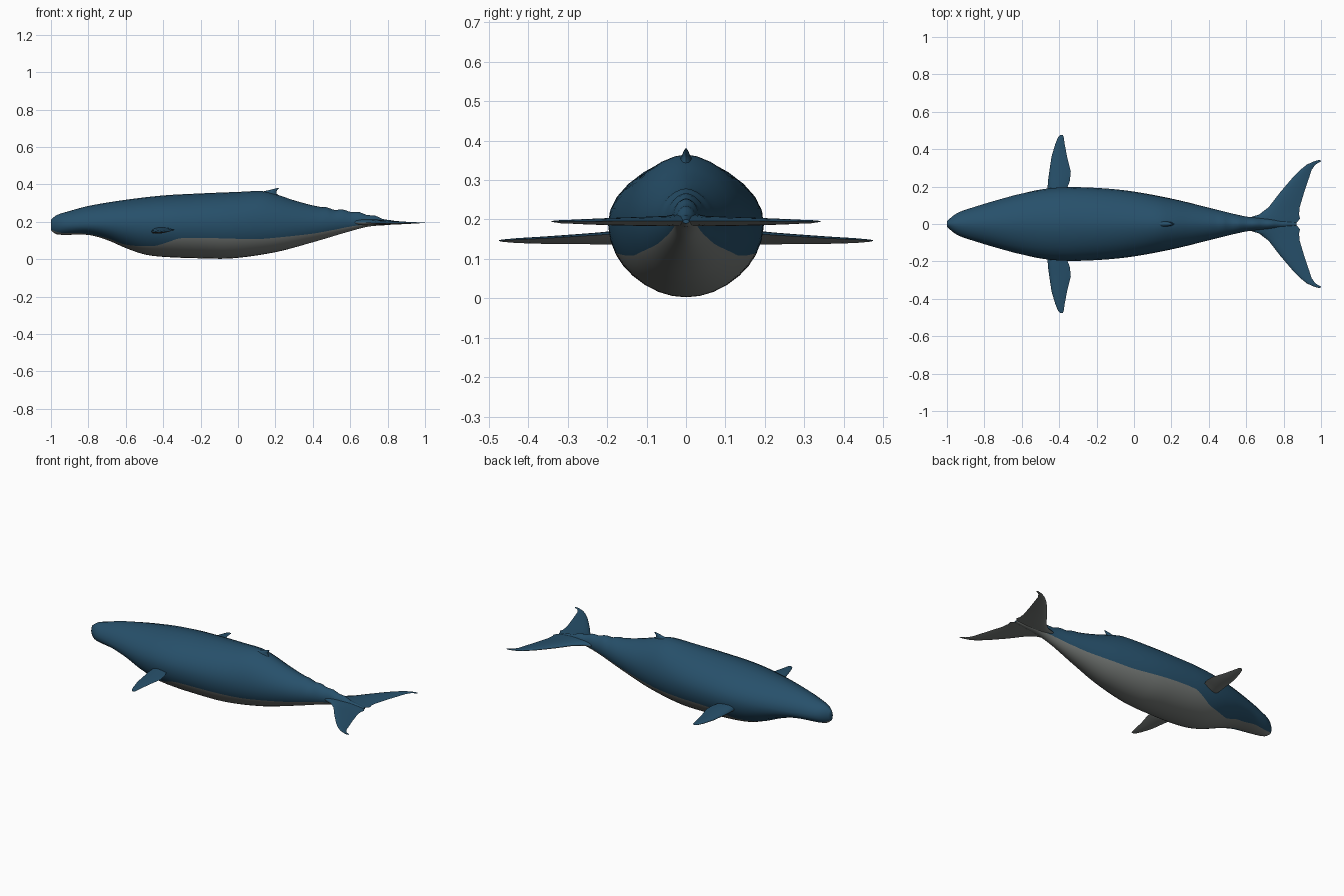
import bpy, bmesh, math

if "Cube" in bpy.data.objects:
    bpy.data.objects.remove(bpy.data.objects["Cube"])


def material(name, rgb):
    m = bpy.data.materials.new(name)
    m.diffuse_color = (*rgb, 1)
    m.use_nodes = True
    m.node_tree.nodes["Principled BSDF"].inputs["Base Color"].default_value = m.diffuse_color
    return m


BLUE = material("deep_blue_skin", (0.02, 0.08, 0.145))
GREY = material("pale_grey_belly", (0.19, 0.205, 0.195))


def curve(points):
    """Smooth interpolation through (x, value) pairs."""
    n = len(points)

    def slope(i):
        a, b = points[max(i - 1, 0)], points[min(i + 1, n - 1)]
        return (b[1] - a[1]) / (b[0] - a[0])

    def f(x):
        x = min(max(x, points[0][0]), points[-1][0])
        i = 0
        while i < n - 2 and x > points[i + 1][0]:
            i += 1
        (x0, y0), (x1, y1) = points[i], points[i + 1]
        h = x1 - x0
        t = (x - x0) / h
        return ((2*t**3 - 3*t**2 + 1) * y0 + (t**3 - 2*t**2 + t) * h * slope(i)
                + (3*t**2 - 2*t**3) * y1 + (t**3 - t**2) * h * slope(i + 1))
    return f


def loft(name, rings, is_grey, mirror=False, cap_start=True):
    """Skin closed rings; is_grey(j) picks the colour of face column j."""
    bm = bmesh.new()
    rows = [[bm.verts.new(p) for p in ring] for ring in rings]
    n = len(rows[0])
    for a, b in zip(rows, rows[1:]):
        for j in range(n):
            k = (j + 1) % n
            bm.faces.new((a[j], a[k], b[k], b[j])).material_index = int(is_grey(j))
    if cap_start:
        bm.faces.new(rows[0])
    bm.faces.new(rows[-1])
    bmesh.ops.recalc_face_normals(bm, faces=bm.faces)
    if not cap_start:
        # open at the mirror plane: make sure the top skin faces up
        if sum(f.normal.z * f.calc_area() for f in bm.faces if f.material_index == 0) < 0:
            bmesh.ops.reverse_faces(bm, faces=bm.faces)
    me = bpy.data.meshes.new(name)
    bm.to_mesh(me)
    bm.free()
    me.materials.append(BLUE)
    me.materials.append(GREY)
    ob = bpy.data.objects.new(name, me)
    bpy.context.collection.objects.link(ob)
    if mirror:
        mod = ob.modifiers.new("mirror", 'MIRROR')
        mod.use_axis = (False, True, False)
        mod.merge_threshold = 0.0005
    bpy.ops.object.select_all(action='DESELECT')
    ob.select_set(True)
    bpy.context.view_layer.objects.active = ob
    bpy.ops.object.shade_smooth_by_angle(angle=math.radians(50))
    return ob


# Body: width, back line, belly line and colour boundary along x
width = curve([(-1, .014), (-.97, .042), (-.93, .066), (-.8, .108), (-.6, .164), (-.45, .191),
               (-.3, .197), (-.05, .18), (.2, .136), (.45, .075), (.6, .04), (.7, .03), (.87, .008)])
back = curve([(-1, .212), (-.97, .236), (-.9, .258), (-.8, .285), (-.6, .318), (-.4, .341),
              (-.2, .352), (0, .36), (.13, .364), (.2, .348), (.3, .315), (.4, .288), (.5, .27),
              (.6, .257), (.7, .238), (.8, .212), (.87, .2)])
belly = curve([(-1, .155), (-.97, .133), (-.8, .13), (-.7, .103), (-.6, .06), (-.5, .026),
               (-.4, .013), (-.2, .005), (-.03, .005), (.2, .038), (.4, .091), (.6, .15),
               (.7, .175), (.8, .183), (.87, .19)])
side = curve([(-1, .183), (-.6, .19), (0, .188), (.4, .19), (.6, .2), (.87, .195)])
paint = curve([(-1, .158), (-.95, .142), (-.82, .138), (-.7, .113), (-.6, .078), (-.45, .071),
               (-.38, .09), (-.3, .113), (.1, .108), (.2, .115), (.4, .137), (.5, .155),
               (.65, .182), (.87, .194)])
LOW, HIGH = 6, 9


def body_ring(x):
    w, top, bot, mid = width(x), back(x), belly(x), side(x)
    if .45 < x < .8:  # knuckles on the tail stock
        top += .004 * math.sin((x - .45) * 2 * math.pi / .0875)
    s = min(max((mid - paint(x)) / (mid - bot), .02), .97)
    split = -math.asin(s)
    half = [-math.pi/2 + (split + math.pi/2) * i / LOW for i in range(LOW)]
    half += [split + (math.pi/2 - split) * i / HIGH for i in range(HIGH + 1)]
    pts = []
    for a in half:
        c, sn = max(math.cos(a), 0), math.sin(a)
        if sn > 0:
            pts.append((w * c ** 1.15, mid + (top - mid) * sn))
        else:
            pts.append((w * c, mid + (mid - bot) * sn))
    return ([(x, y, z) for y, z in pts]
            + [(x, -y, z) for y, z in reversed(pts[1:-1])])


xs = [-1, -.993, -.985] + [-.97 + 1.84 * i / 92 for i in range(93)]
count = 2 * (LOW + HIGH)
loft("body", [body_ring(x) for x in xs], lambda j: j < LOW or j >= count - LOW)


# Flat limbs: stations of (y, leading x, trailing x, leading z, trailing z, half thickness)
SEG = 8


def limb(name, stations, **kw):
    rings = []
    for y, x0, x1, z0, z1, h in stations:
        upper, lower = [], []
        for i in range(SEG + 1):
            t = (1 - math.cos(math.pi * i / SEG)) / 2
            d = h * 2.6 * math.sqrt(t) * (1 - t)
            x, z = x0 + (x1 - x0) * t, z0 + (z1 - z0) * t
            upper.append((x, y, z + d))
            lower.append((x, y, z - d))
        rings.append(upper + lower[-2:0:-1])
    return loft(name, rings, lambda j: j >= SEG, mirror=True, **kw)


limb("flippers", [
    (.14, -.455, -.37, .15, .165, .016),
    (.19, -.462, -.358, .148, .163, .016),
    (.23, -.46, -.343, .147, .16, .014),
    (.28, -.453, -.338, .146, .157, .012),
    (.36, -.441, -.358, .145, .152, .009),
    (.43, -.42, -.371, .145, .149, .006),
    (.465, -.406, -.376, .146, .147, .003),
    (.475, -.395, -.38, .146, .147, .001)])

limb("tail_flukes", [
    (0, .58, .865, .2, .196, .016),
    (.03, .6, .888, .199, .196, .015),
    (.05, .668, .882, .196, .196, .013),
    (.09, .72, .886, .195, .196, .012),
    (.17, .782, .91, .194, .196, .01),
    (.25, .85, .937, .194, .195, .007),
    (.29, .89, .95, .194, .195, .005),
    (.318, .925, .97, .194, .195, .004),
    (.335, .962, 1.0, .195, .195, .002),
    (.341, .985, .997, .195, .195, .001)], cap_start=False)

# Dorsal fin: small hooked blade, stations of (z, front x, rear x, half thickness)
fin = []
for z, x0, x1, h in [(.335, .06, .225, .02), (.352, .09, .205, .016), (.364, .14, .206, .01),
                     (.373, .18, .213, .006), (.38, .207, .219, .002)]:
    fin.append([((x0 + x1) / 2 - math.cos(a) * (x1 - x0) / 2, h * math.sin(a), z)
                for a in (2 * math.pi * i / 12 for i in range(12))])
loft("dorsal_fin", fin, lambda j: False)
